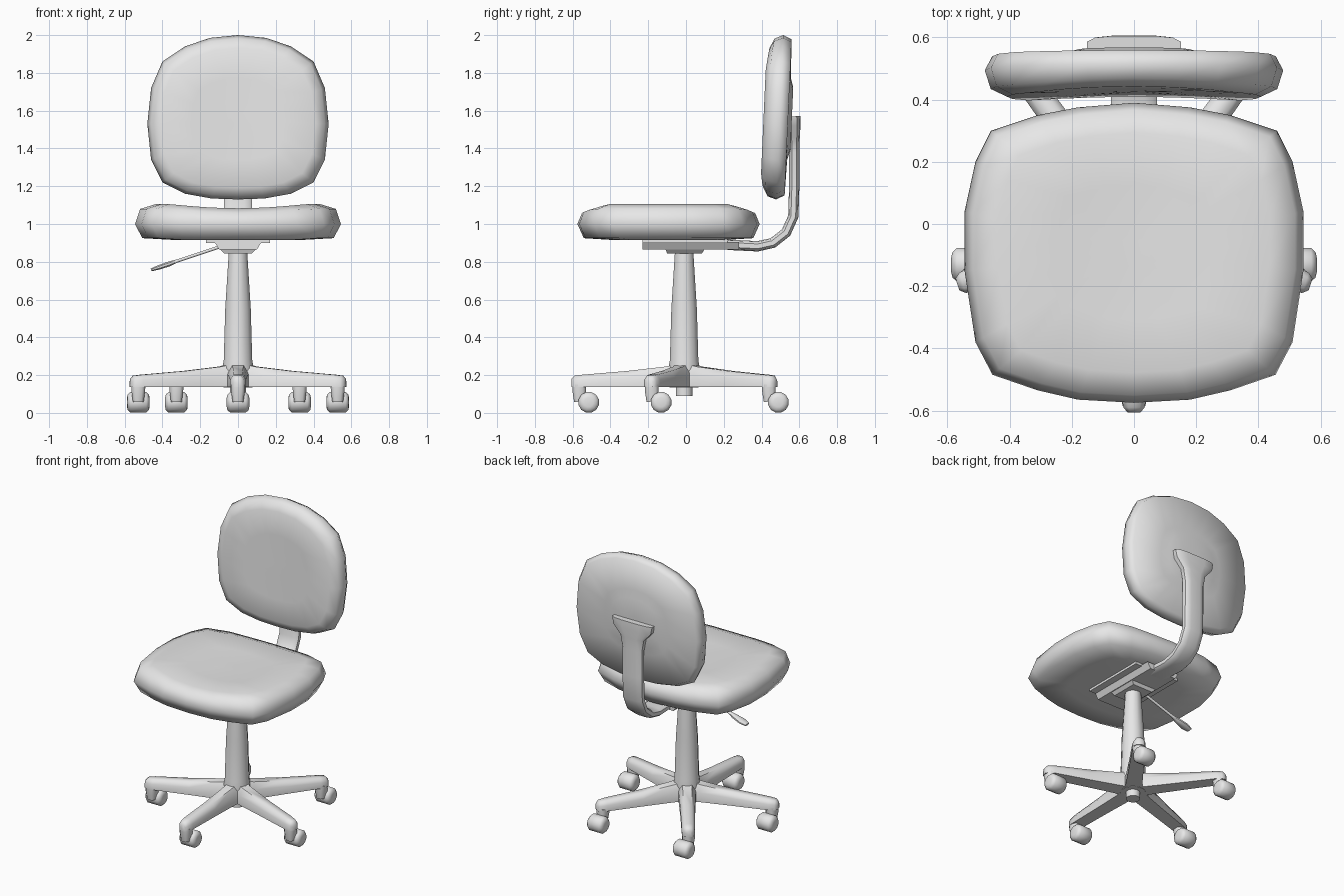
import bpy
import bmesh
from math import sin, cos, pi, radians
from mathutils import Vector, Matrix

cube = bpy.data.objects.get("Cube")
if cube:
    bpy.data.objects.remove(cube, do_unlink=True)

GREY = (0.8, 0.8, 0.8, 1.0)
grey = bpy.data.materials.new("plain_grey")
grey.use_nodes = True
grey.diffuse_color = GREY
grey.node_tree.nodes["Principled BSDF"].inputs["Base Color"].default_value = GREY


def loft(name, rings, smooth=50, matrix=None):
    """Skin a list of equal-length point rings and cap both ends."""
    bm = bmesh.new()
    rows = [[bm.verts.new(p) for p in ring] for ring in rings]
    n = len(rows[0])
    for a, b in zip(rows, rows[1:]):
        for i in range(n):
            j = (i + 1) % n
            bm.faces.new((a[i], a[j], b[j], b[i]))
    bm.faces.new(rows[0])
    bm.faces.new(rows[-1])
    bmesh.ops.recalc_face_normals(bm, faces=bm.faces)
    mesh = bpy.data.meshes.new(name)
    bm.to_mesh(mesh)
    bm.free()
    mesh.materials.append(grey)
    obj = bpy.data.objects.new(name, mesh)
    bpy.context.collection.objects.link(obj)
    if matrix:
        mesh.transform(matrix)
    bpy.ops.object.select_all(action='DESELECT')
    obj.select_set(True)
    bpy.context.view_layer.objects.active = obj
    bpy.ops.object.shade_smooth_by_angle(angle=radians(smooth))
    return obj


def oval(count, power=1.0):
    """Unit rounded section; a power below one makes it boxier."""
    def soft(v):
        return (1 if v > 0 else -1) * abs(v) ** power
    angles = [2 * pi * (i + 0.5) / count for i in range(count)]
    return [(soft(cos(a)), soft(sin(a))) for a in angles]


def lathe(name, profile, centre, axis='Z', count=12):
    """Turn (radius, height) pairs around an axis."""
    rings = [[(r * c, r * s, h) for c, s in oval(count)] for r, h in profile]
    turn = Matrix.Rotation(pi / 2, 4, 'Y') if axis == 'X' else Matrix()
    return loft(name, rings, matrix=Matrix.Translation(centre) @ turn)


def sweep(name, path, sizes, side, section, smooth=50):
    """Sweep a section along a path; sizes are half width and half depth."""
    pts = [Vector(p) for p in path]
    side = Vector(side)
    rings = []
    for i, (p, (w, d)) in enumerate(zip(pts, sizes)):
        tangent = (pts[min(i + 1, len(pts) - 1)] - pts[max(i - 1, 0)]).normalized()
        normal = side.cross(tangent)
        rings.append([p + side * w * u + normal * d * v for u, v in section])
    return loft(name, rings, smooth)


def block(name, levels):
    """Tapered block from (z, half width, back y, front y) levels."""
    return loft(name, [[(-w, f, z), (w, f, z), (w, b, z), (-w, b, z)]
                       for z, w, b, f in levels], 30)


def cushion(name, half, centre, rings, place):
    """Padded shape: a mirrored outline scaled through several layers."""
    outline = half + [(-x, v) for x, v in reversed(half[1:-1])]
    loft(name, [[place(x * s, centre + (v - centre) * s, h, top) for x, v in outline]
                for s, h, top in rings], 80)


def dent(x):
    return max(0, 1 - (x / 0.34) ** 2)


# Seat cushion, dished across its upper face
seat_half = [(0, 0.39), (0.18, 0.375), (0.31, 0.35), (0.46, 0.30), (0.51, 0.2),
             (0.545, 0.04), (0.545, -0.15), (0.51, -0.38), (0.455, -0.485),
             (0.31, -0.535), (0.18, -0.565), (0, -0.575)]
cushion("seat", seat_half, -0.09,
        [(0.1, 0.915, 0), (0.6, 0.915, 0), (0.93, 0.925, 0), (1, 1.0, 0), (0.95, 1.08, 1),
         (0.8, 1.105, 1), (0.45, 1.10, 1), (0.1, 1.10, 1)],
        lambda x, y, z, top: (x, y, z - 0.022 * top * dent(x)))

# Backrest cushion, leaning slightly and with a raised pad behind
back_half = [(0, 2.0), (0.15, 1.985), (0.28, 1.94), (0.40, 1.86), (0.46, 1.72),
             (0.48, 1.53), (0.46, 1.34), (0.40, 1.22), (0.28, 1.16), (0.14, 1.135), (0, 1.13)]
cushion("backrest", back_half, 1.55,
        [(0.1, 0.41, 1), (0.5, 0.41, 1), (0.85, 0.41, 1), (0.96, 0.435, 1), (1, 0.495, 0),
         (0.95, 0.54, 0), (0.5, 0.545, 0), (0.38, 0.56, 0), (0.1, 0.56, 0)],
        lambda x, z, y, front: (x, y + 0.045 * (z - 1.55) + 0.015 * front * dent(x), z))

# Bent support bar with a flared head
bar_path = [(0, 0.22, 0.89), (0, 0.38, 0.882), (0, 0.46, 0.90), (0, 0.53, 0.955),
            (0, 0.568, 1.04), (0, 0.573, 1.2), (0, 0.573, 1.38), (0, 0.573, 1.46),
            (0, 0.573, 1.52), (0, 0.57, 1.57)]
bar_sizes = [(0.075, 0.028)] * 7 + [(0.09, 0.03), (0.145, 0.034), (0.155, 0.036)]
sweep("back_support_bar", bar_path, bar_sizes, (1, 0, 0), oval(12, 0.6))

# Tilt mechanism under the seat
block("mount_plate", [(0.9, 0.17, 0.22, -0.23), (0.93, 0.17, 0.22, -0.23)])
block("tilt_housing", [(0.865, 0.1, 0.28, -0.23), (0.905, 0.125, 0.28, -0.23)])
block("swivel_block", [(0.845, 0.075, 0.085, -0.1), (0.87, 0.1, 0.1, -0.11)])

# Height lever with a flat paddle
sweep("height_lever",
      [(-0.08, -0.01, 0.885), (-0.32, -0.01, 0.805), (-0.36, -0.01, 0.79),
       (-0.42, -0.01, 0.77), (-0.46, -0.01, 0.757)],
      [(0.009, 0.009), (0.009, 0.009), (0.022, 0.014), (0.032, 0.013), (0.022, 0.008)],
      (0, 1, 0), oval(8))

# Gas column and the stub under the hub
HUB = Vector((0, -0.01, 0))
lathe("column", [(0.08, 0.135), (0.085, 0.24), (0.078, 0.28), (0.07, 0.55), (0.05, 0.86)], HUB)
lathe("column_stub", [(0.045, 0.09), (0.045, 0.15)], HUB)

# Five legs, each with a caster trailing towards the rear
leg_stations = [(0.03, 0.06, 0.262), (0.1, 0.052, 0.245), (0.3, 0.046, 0.222),
                (0.54, 0.042, 0.202), (0.58, 0.034, 0.197), (0.597, 0.02, 0.18)]
leg_section = [(-1, 0), (-1, 0.6), (-0.55, 1), (0.55, 1), (1, 0.6), (1, 0)]
FLOOR = 0.137
for k in range(5):
    angle = radians(72 * k - 90)
    rings = [[(r, w * u, FLOOR + (top - FLOOR) * v) for u, v in leg_section]
             for r, w, top in leg_stations]
    loft(f"leg_{k + 1}", rings, 60,
         Matrix.Translation(HUB) @ Matrix.Rotation(angle, 4, 'Z'))
    foot = HUB + Vector((cos(angle), sin(angle), 0)) * 0.555
    fx, fy = foot.x, foot.y
    sweep(f"caster_stem_{k + 1}",
          [(fx, fy, 0.15), (fx, fy, 0.115), (fx, fy + 0.005, 0.06)],
          [(0.04, 0.038), (0.038, 0.038), (0.03, 0.034)], (1, 0, 0), oval(8, 0.7))
    lathe(f"caster_wheel_{k + 1}",
          [(0.025, -0.06), (0.042, -0.056), (0.056, -0.042), (0.056, 0.042),
           (0.042, 0.056), (0.025, 0.06)], (fx, fy + 0.05, 0.056), 'X')
